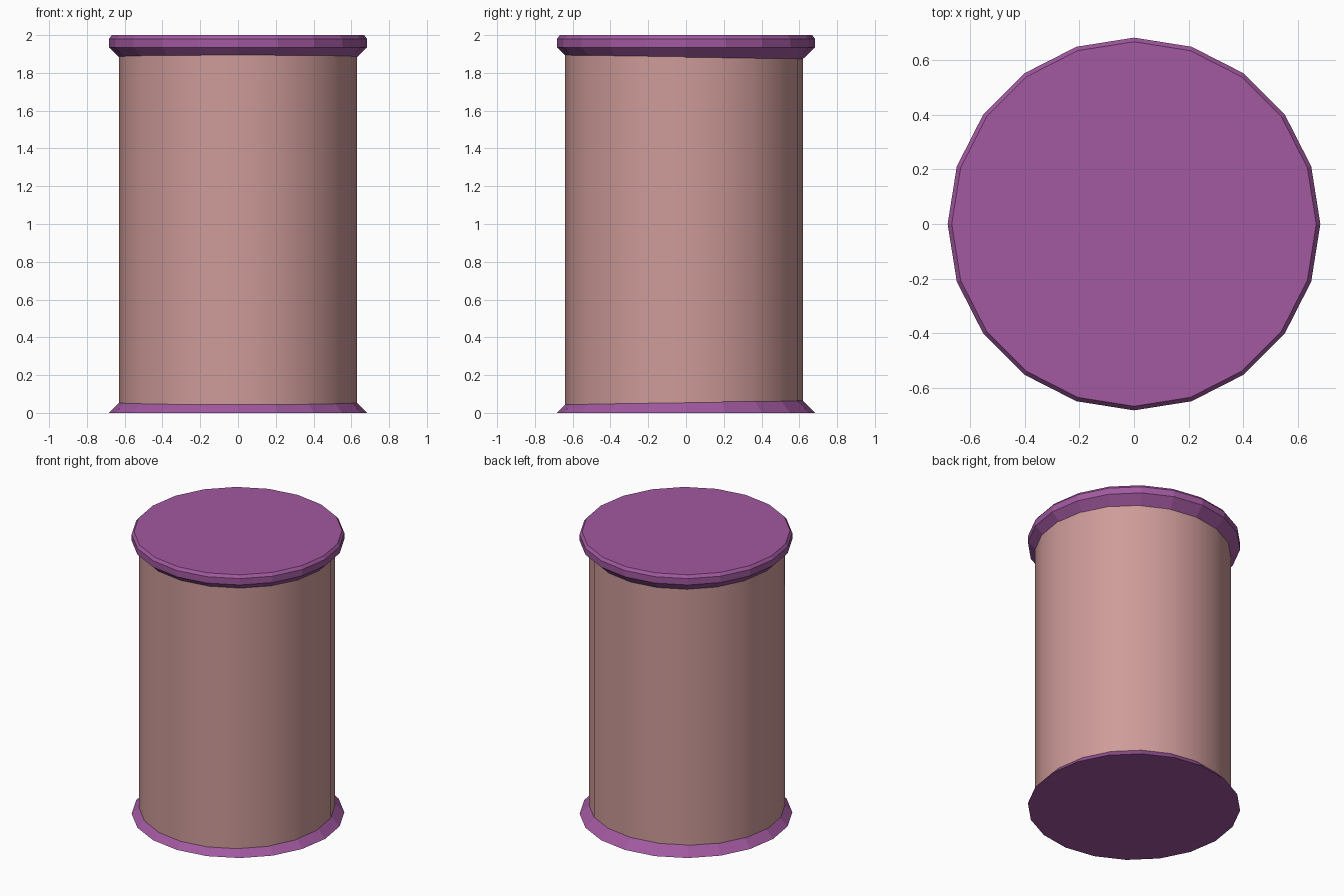
import bpy, bmesh, math

if "Cube" in bpy.data.objects:
    bpy.data.objects.remove(bpy.data.objects["Cube"])

SIDES = 20


def material(name, rgb):
    m = bpy.data.materials.new(name)
    m.diffuse_color = (*rgb, 1)
    m.use_nodes = True
    m.node_tree.nodes["Principled BSDF"].inputs["Base Color"].default_value = m.diffuse_color
    return m


def lathe(name, profile, mat, y=0.0, smooth=False):
    """Closed 20-sided solid from (radius, z) rings, bottom to top."""
    bm = bmesh.new()
    rings = []
    for r, z in profile:
        rings.append([bm.verts.new((r * math.cos(2 * math.pi * i / SIDES),
                                    y + r * math.sin(2 * math.pi * i / SIDES), z))
                      for i in range(SIDES)])
    for a, b in zip(rings, rings[1:]):
        for i in range(SIDES):
            j = (i + 1) % SIDES
            f = bm.faces.new((a[i], a[j], b[j], b[i]))
            f.smooth = smooth
    bm.faces.new(rings[0][::-1])
    bm.faces.new(rings[-1])
    # keep the rims of the end caps crisp
    for e in bm.edges:
        if e.calc_face_angle(0) > math.radians(30):
            e.smooth = False
    me = bpy.data.meshes.new(name)
    bm.to_mesh(me)
    bm.free()
    me.materials.append(mat)
    ob = bpy.data.objects.new(name, me)
    bpy.context.collection.objects.link(ob)
    return ob


purple = material("purple", (0.36, 0.10, 0.35))
pink = material("pink", (0.62, 0.33, 0.32))

# Smooth drum, set very slightly towards the front
lathe("drum", [(0.63, 0.02), (0.63, 1.95)], pink, y=-0.01, smooth=True)

# Faceted bottom flange, sloping up into the drum
lathe("bottom_flange", [(0.683, 0.0), (0.60, 0.085)], purple)

# Faceted top flange with bevelled upper rim
lathe("top_flange", [(0.60, 1.855), (0.683, 1.935), (0.683, 1.98), (0.668, 2.0)], purple)
